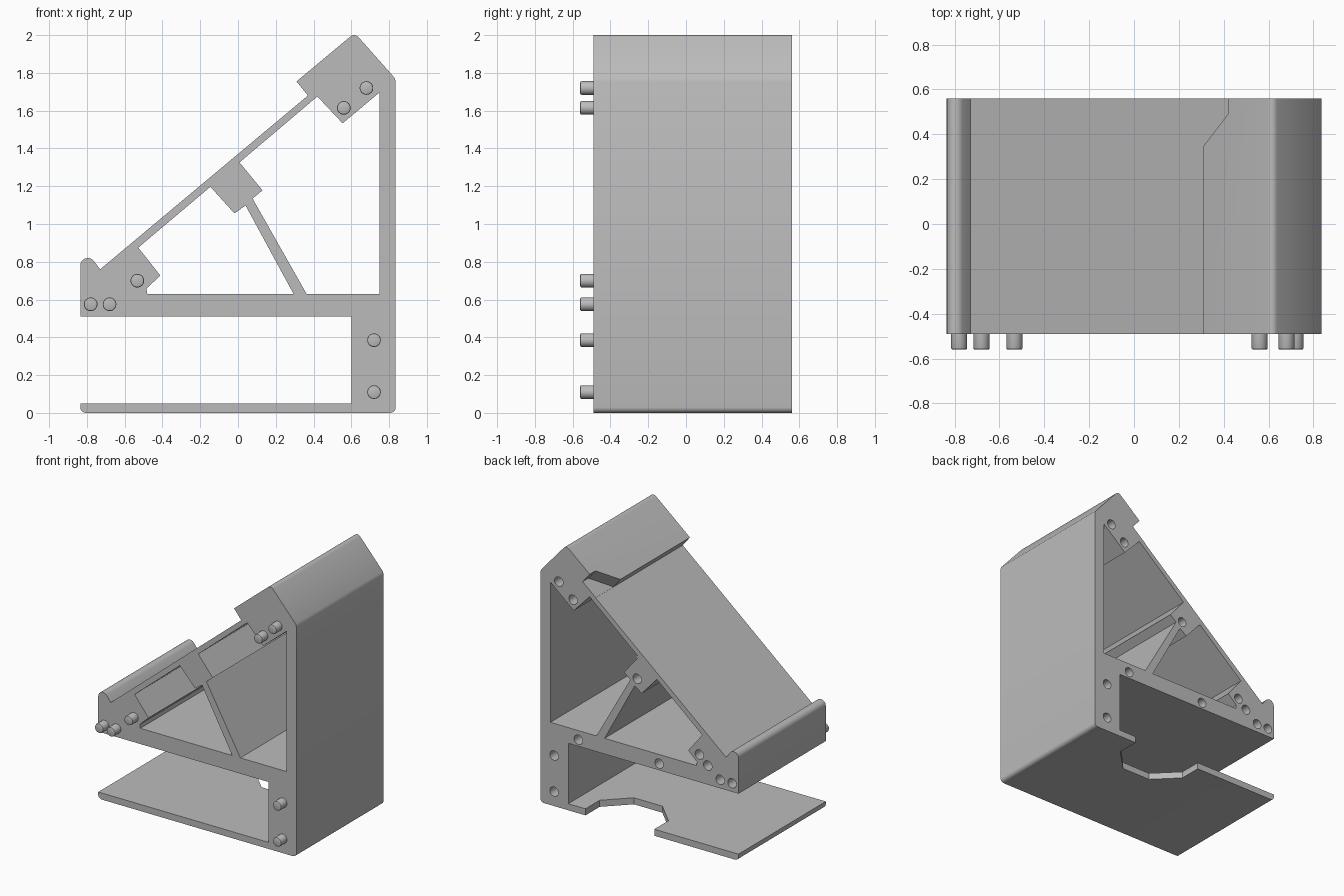
import bpy
import bmesh
from math import sin, cos, radians, pi
from mathutils import Vector, Matrix

cube = bpy.data.objects.get("Cube")
if cube:
    bpy.data.objects.remove(cube, do_unlink=True)

FRONT, BACK = -0.49, 0.56
SLOPE = radians(39.9)

grey = bpy.data.materials.new("plain_grey")
grey.use_nodes = True
colour = (0.5, 0.5, 0.5, 1)
grey.diffuse_color = colour
grey.node_tree.nodes["Principled BSDF"].inputs["Base Color"].default_value = colour


def prism(bm, points, offset):
    """Closed solid from a flat outline swept along an offset."""
    low = [bm.verts.new(p) for p in points]
    high = [bm.verts.new(Vector(p) + Vector(offset)) for p in points]
    bm.faces.new(low)
    bm.faces.new(high[::-1])
    for i in range(len(low)):
        j = (i + 1) % len(low)
        bm.faces.new((low[i], low[j], high[j], high[i]))


def side(outline, y):
    return [(x, y, z) for x, z in outline]


def arc(cx, cz, r, start, end, steps=6):
    """Points on an arc in the side profile, angles in degrees."""
    angles = [radians(start + (end - start) * i / steps) for i in range(steps + 1)]
    return [(cx + r * cos(a), cz + r * sin(a)) for a in angles]


def make_object(name, bm):
    bmesh.ops.recalc_face_normals(bm, faces=bm.faces)
    mesh = bpy.data.meshes.new(name)
    bm.to_mesh(mesh)
    bm.free()
    mesh.materials.append(grey)
    obj = bpy.data.objects.new(name, mesh)
    bpy.context.collection.objects.link(obj)
    return obj


def smooth(obj):
    bpy.ops.object.select_all(action='DESELECT')
    obj.select_set(True)
    bpy.context.view_layer.objects.active = obj
    bpy.ops.object.shade_smooth_by_angle(angle=radians(30))


# Stand side profile: base plate, column, head block, sloped rest, lower lip, beam
profile = (
    arc(-0.805, 0.03, 0.03, 180, 270)
    + arc(0.805, 0.03, 0.03, 270, 360)
    + [(0.835, 1.755), (0.828, 1.775)]
    + arc(0.615, 1.97, 0.03, 40, 130)
    + [(0.31, 1.755), (0.37, 1.68), (-0.73, 0.76)]
    + arc(-0.795, 0.78, 0.04, 40, 180, 8)
    + [(-0.835, 0.51), (0.6, 0.51), (0.6, 0.05), (-0.835, 0.05)]
)
bm = bmesh.new()
prism(bm, side(profile, FRONT), (0, BACK - FRONT, 0))
stand = make_object("stand_body", bm)

# Openings either side of the diagonal brace
upper_window = [(0.42, 1.675), (0.554, 1.533), (0.75, 1.697), (0.75, 0.63),
                (0.363, 0.63), (0.077, 1.135), (0.13, 1.178), (0.008, 1.326)]
lower_window = [(-0.528, 0.875), (-0.146, 1.197), (-0.019, 1.056), (0.04, 1.098),
                (0.294, 0.63), (-0.48, 0.63), (-0.485, 0.658), (-0.411, 0.727)]
cut = bmesh.new()
for window in (upper_window, lower_window):
    prism(cut, side(window, FRONT - 0.1), (0, BACK - FRONT + 0.2, 0))

# Cable notch in the rear edge of the base plate
half, depth, chamfer, middle = 0.29, 0.34, 0.17, 0.165
notch = []
for s in (1, -1):
    part = [(middle + s * half, BACK + 0.1, -0.1),
            (middle + s * half, BACK - depth + chamfer, -0.1),
            (middle + s * (half - chamfer), BACK - depth, -0.1)]
    notch += part if s == 1 else part[::-1]
prism(cut, notch, (0, 0, 0.25))

# Cable notch in the rear end of the head block lip
along = Vector((cos(SLOPE), 0, sin(SLOPE)))
normal = Vector((-sin(SLOPE), 0, cos(SLOPE)))
foot = Vector((0.37, 0, 1.68)) + normal * 0.002
lip_notch = [foot + along * s + Vector((0, y, 0)) for s, y in
             ((-0.03, 0.315), (0.144, 0.49), (0.144, 0.66), (-0.03, 0.66))]
prism(cut, lip_notch, normal * 0.25)

# Sockets in the rear face
pegs = [(0.68, 1.72), (0.56, 1.615), (0.72, 0.385), (0.72, 0.11),
        (-0.78, 0.575), (-0.68, 0.575)]
sockets = pegs + [(0.02, 1.157), (0.515, 0.56), (-0.165, 0.56),
                  (-0.505, 0.72), (-0.575, 0.655)]
for x, z in sockets:
    ring = arc(x, z, 0.036, 0, 345, 23)
    prism(cut, side(ring, BACK - 0.08), (0, 0.18, 0))

cutter = make_object("opening_cutter", cut)
cutter.hide_render = True
mod = stand.modifiers.new("openings", 'BOOLEAN')
mod.operation = 'DIFFERENCE'
mod.solver = 'EXACT'
mod.object = cutter
bpy.context.view_layer.objects.active = stand
stand.select_set(True)
bpy.ops.object.modifier_apply(modifier=mod.name)
bpy.data.objects.remove(cutter, do_unlink=True)
smooth(stand)

# Joining pegs on the front face
for i, (x, z) in enumerate(pegs + [(-0.533, 0.70)]):
    bm = bmesh.new()
    turn = Matrix.Translation((x, -0.515, z)) @ Matrix.Rotation(pi / 2, 4, 'X')
    bmesh.ops.create_cone(bm, cap_ends=True, segments=24, radius1=0.036,
                          radius2=0.036, depth=0.09, matrix=turn)
    rim = [e for e in bm.edges if all(v.co.y < -0.55 for v in e.verts)]
    bmesh.ops.bevel(bm, geom=rim, offset=0.007, segments=2, profile=0.5,
                    affect='EDGES')
    smooth(make_object(f"front_peg_{i + 1}", bm))
